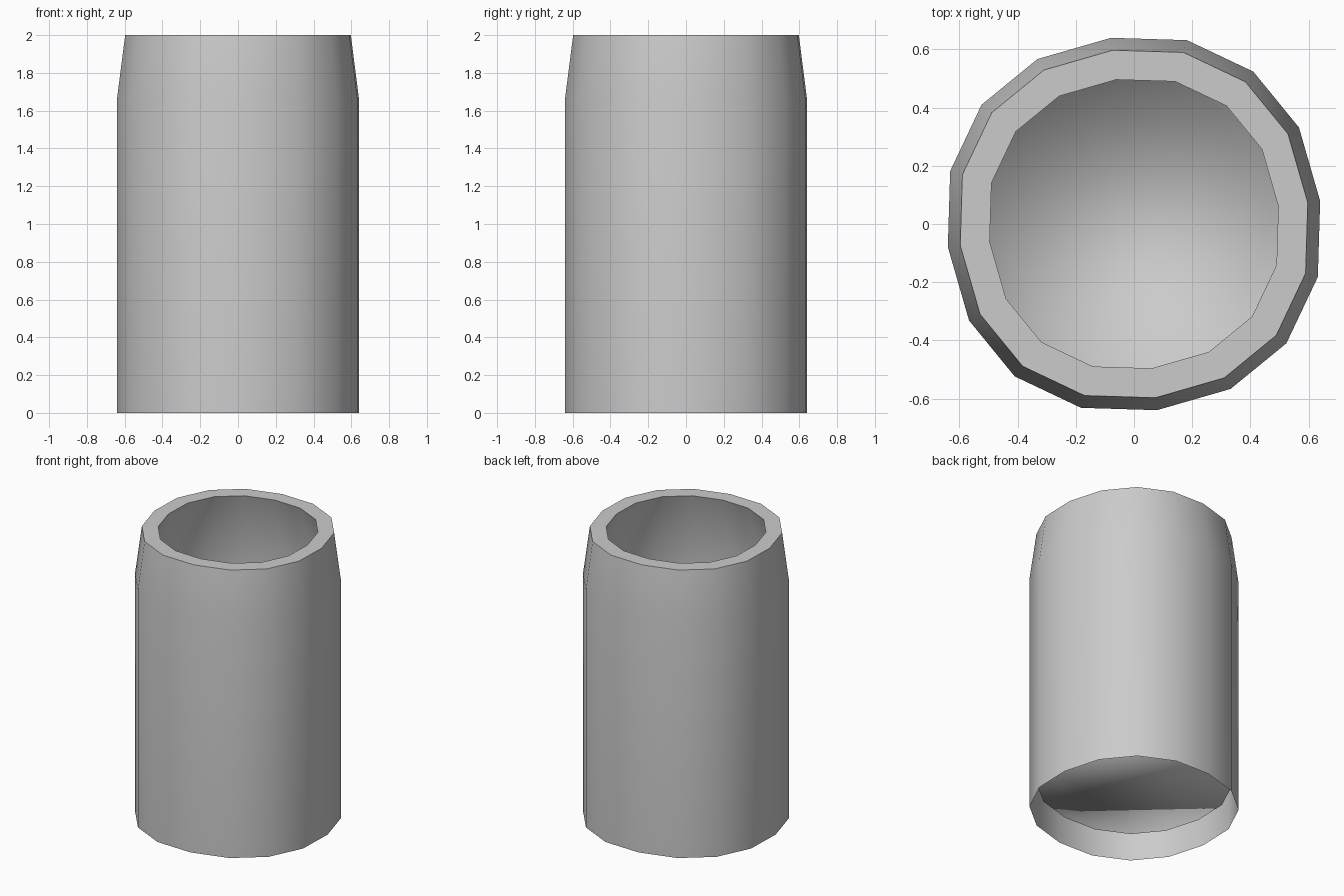
import bpy, bmesh

if "Cube" in bpy.data.objects:
    bpy.data.objects.remove(bpy.data.objects["Cube"])

# One quarter of the slightly squared, 16-sided section, outer radius about 0.65
QUARTER = [(0.64, 0.079), (0.567, 0.332), (0.41, 0.524), (0.182, 0.632)]
BASE = 0.645


def section(radius):
    """Full 16-point loop at the given radius."""
    s, pts = radius / BASE, []
    quarter = QUARTER
    for _ in range(4):
        pts += [(x * s, y * s) for x, y in quarter]
        quarter = [(-y, x) for x, y in quarter]
    return pts


# Profile (radius, height): open foot, shoulder, rim, undercut lip, inner base
profile = [(0.645, 0.0), (0.645, 1.667), (0.602, 2.0),
           (0.50, 2.0), (0.60, 1.667), (0.60, 0.167)]

bm = bmesh.new()
rings = [[bm.verts.new((x, y, z)) for x, y in section(r)] for r, z in profile]

# Walls between neighbouring rings, with a flat top rim
for k, (lo, hi) in enumerate(zip(rings, rings[1:])):
    for i in range(16):
        j = (i + 1) % 16
        bm.faces.new((lo[i], lo[j], hi[j], hi[i])).smooth = k != 2

# Floor, softly shaded into the inner wall
bm.faces.new(rings[-1]).smooth = True

# Sharp rim edges
for k in (2, 3):
    for i in range(16):
        bm.edges.get((rings[k][i], rings[k][(i + 1) % 16])).smooth = False

mesh = bpy.data.meshes.new("cup")
bm.to_mesh(mesh)
bm.free()
bpy.context.collection.objects.link(bpy.data.objects.new("cup", mesh))
